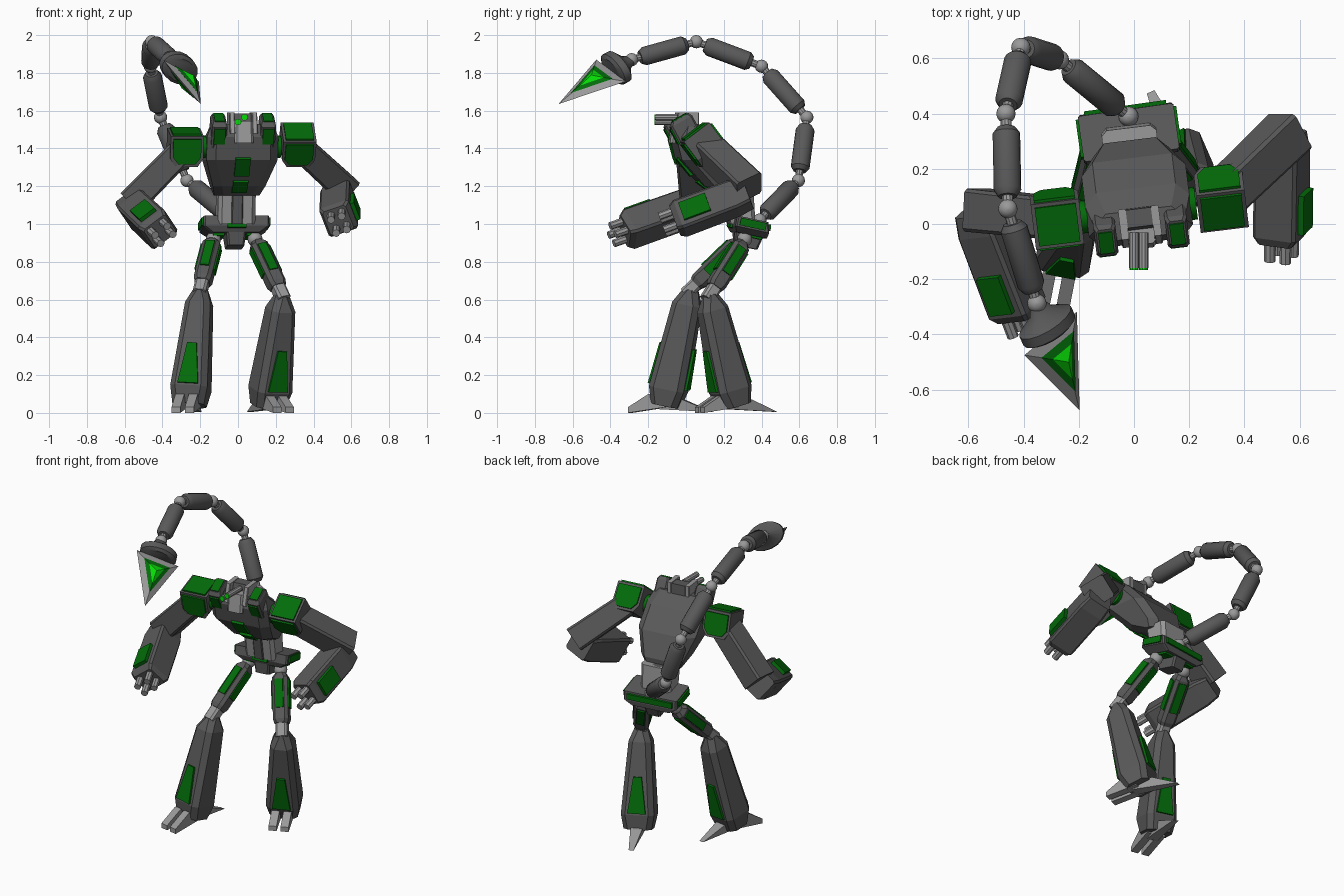
import bpy, bmesh, math
from mathutils import Vector as V, Matrix as Mx

if "Cube" in bpy.data.objects:
    bpy.data.objects.remove(bpy.data.objects["Cube"])


def mat(name, c):
    m = bpy.data.materials.new(name)
    m.diffuse_color = (*c, 1)
    m.use_nodes = True
    m.node_tree.nodes["Principled BSDF"].inputs["Base Color"].default_value = m.diffuse_color
    return m


DARK = mat("dark_grey", (.1, .1, .1))
LIGHT = mat("light_grey", (.32, .32, .32))
GREEN = mat("dark_green", (.001, .15, .003))
GLOW = mat("bright_green", (.002, .7, .002))


def finish(name, bm, m):
    bmesh.ops.recalc_face_normals(bm, faces=bm.faces)
    me = bpy.data.meshes.new(name)
    bm.to_mesh(me)
    bm.free()
    me.materials.append(m)
    ob = bpy.data.objects.new(name, me)
    bpy.context.collection.objects.link(ob)
    return ob


def rings(name, M, loops, m):
    bm = bmesh.new()
    vs = [[bm.verts.new(M @ V(p)) for p in lp] for lp in loops]
    n = len(vs[0])
    for a, b in zip(vs, vs[1:]):
        for i in range(n):
            bm.faces.new((a[i], a[(i + 1) % n], b[(i + 1) % n], b[i]))
    bm.faces.new(vs[0])
    bm.faces.new(vs[-1])
    return finish(name, bm, m)


def loft(name, M, secs, m=DARK, c=.02):
    # sections: (z, half width, front y, back y), with cut corners
    loops = []
    for z, w, f, b in secs:
        loops.append([(w - c, f, z), (w, f + c, z), (w, b - c, z), (w - c, b, z),
                      (c - w, b, z), (-w, b - c, z), (-w, f + c, z), (c - w, f, z)])
    return rings(name, M, loops, m)


def hull(name, M, pts, m=DARK):
    bm = bmesh.new()
    for p in pts:
        bm.verts.new(M @ V(p))
    bmesh.ops.convex_hull(bm, input=bm.verts)
    bmesh.ops.dissolve_limit(bm, angle_limit=.01, verts=bm.verts, edges=bm.edges)
    return finish(name, bm, m)


def plate(name, M, pts, m=GREEN, t=.012):
    pts = [V(p) for p in pts]
    n = (pts[1] - pts[0]).cross(pts[2] - pts[0]).normalized() * t
    return hull(name, M, [p + s * n for p in pts for s in (-1, 1)], m)


def frame(a, b, face=(0, -1, 0)):
    # local z runs a to b, local -y looks along face
    a, b = V(a), V(b)
    z = (b - a).normalized()
    f = V(face)
    y = -(f - z * f.dot(z)).normalized()
    R = Mx((y.cross(z), y, z)).transposed().to_4x4()
    return Mx.Translation(a) @ R, (b - a).length


def turned(name, a, b, prof, m=DARK, n=16, flat=1, face=(0, -1, .1)):
    M, L = frame(a, b, face)
    ang = [2 * math.pi * i / n for i in range(n)]
    ob = rings(name, M, [[(r * math.cos(q), r * flat * math.sin(q), t * L) for q in ang] for t, r in prof], m)
    bpy.context.view_layer.objects.active = ob
    ob.select_set(True)
    bpy.ops.object.shade_smooth_by_angle(angle=math.radians(35))
    ob.select_set(False)
    return ob


def ball(name, p, r, m=LIGHT):
    prof = [(.5 - .5 * math.cos(math.pi * i / 8), max(r * math.sin(math.pi * i / 8), 1e-4)) for i in range(9)]
    turned(name, V(p) - V((0, 0, r)), V(p) + V((0, 0, r)), prof, m)


# torso, leaning forward over the hips
T = Mx.Translation((.01, .1, 0)) @ Mx.Rotation(math.radians(7), 4, 'Z') @ Mx.Translation((0, -.1, 0))
loft("torso", T, [(1.15, .12, .19, .3), (1.2, .14, .09, .305), (1.34, .19, -.04, .24),
                  (1.46, .19, -.07, .13), (1.53, .165, -.05, .05)], c=.045)
for i, (z0, y0, z1, y1) in enumerate([(1.175, .135, 1.23, .06), (1.26, .03, 1.35, -.045)]):
    plate(f"chest_panel_{i}", T, [(-.04, y0, z0), (.04, y0, z0), (.04, y1, z1), (-.04, y1, z1)])
loft("waist", T, [(1.0, .1, .23, .36), (1.17, .1, .2, .35)], LIGHT)
loft("waist_strip", T, [(1.0, .03, .22, .35), (1.17, .03, .19, .34)], DARK, .005)
for s in (-1, 1):
    P = T @ Mx.Translation((s * .13, -.02, 1.488)) @ Mx.Rotation(.5, 4, 'X')
    loft("collar_pod", P, [(-.08, .04, -.06, .07), (.06, .04, -.06, .07), (.08, .032, -.04, .06)], c=.01)
    plate("collar_top_panel", P, [(-.026, -.036, .08), (.026, -.036, .08), (.026, .05, .08), (-.026, .05, .08)], t=.006)
    plate("collar_front_panel", P, [(-.03, -.06, -.04), (.03, -.06, -.04), (.03, -.06, .05), (-.03, -.06, .05)], t=.008)
    turned("shoulder_disc", T @ V((s * .17, .05, 1.41)), T @ V((s * .21, .05, 1.41)), [(0, .06), (1, .06)], GREEN, 12)

# head with twin barrels
loft("head", T, [(1.43, .05, -.09, .04), (1.545, .05, -.075, .05)], LIGHT, .012)
for s in (-1, 1):
    loft("head_cheek", T @ Mx.Translation((s * .06, 0, 0)), [(1.48, .014, -.08, .06), (1.59, .014, -.05, .06)], LIGHT, .004)
loft("head_crest", T, [(1.5, .055, -.03, .06), (1.585, .055, -.01, .055)], DARK, .01)
for x, z in ((-.01, 1.54), (.025, 1.565)):
    turned("barrel", (x + .01, -.03, z), (x + .01, -.16, z), [(0, .018), (1, .018)], LIGHT, 10)
    turned("barrel_eye", (x + .01, -.158, z), (x + .01, -.166, z), [(0, .016), (1, .016)], GLOW, 10)

# pelvis
P = Mx.Translation((-.02, .335, .97)) @ Mx.Rotation(math.radians(8), 4, 'Z') @ Mx.Rotation(math.radians(-12), 4, 'X')
loft("pelvis", P, [(-.03, .13, -.08, .085), (0, .175, -.1, .085), (.055, .175, -.1, .07)], c=.008)
loft("crotch", P, [(-.095, .045, -.06, .06), (0, .055, -.09, .08)], DARK, .01)
for s in (-1, 1):
    plate("hip_panel", P, [(s * .172, -.08, .008), (s * .172, .06, .008), (s * .172, .06, .048), (s * .172, -.08, .048)])
    plate("hip_underside", P, [(s * .06, -.05, -.03), (s * .12, -.05, -.03), (s * .12, .06, -.03), (s * .06, .06, -.03)])
plate("pelvis_front_panel", P, [(-.05, -.1, -.01), (.05, -.1, -.01), (.05, -.1, .03), (-.05, -.1, .03)])
plate("pelvis_rear_panel", P, [(-.15, .081, .01), (.15, .081, .01), (.15, .075, .045), (-.15, .075, .045)])


# legs: hip, knee, ankle, yaw
def leg(side, hip, knee, ankle, yaw):
    face = V((math.sin(yaw), -math.cos(yaw), 0))
    ball(side + "_hip_joint", hip, .04)
    M, L = frame(knee, hip, face)
    loft(side + "_knee", M, [(-.02, .035, -.035, .035), (.16, .035, -.035, .035)], LIGHT, .012)
    loft(side + "_thigh", M, [(.06, .04, -.04, .04), (.085, .047, -.047, .047),
                              (L - .05, .047, -.047, .047), (L - .02, .03, -.03, .03)], DARK, .018)
    for q in range(4):
        plate(side + "_thigh_panel", M @ Mx.Rotation(q * math.pi / 2, 4, 'Z'),
              [(-.024, -.047, .15), (.024, -.047, .15), (.024, -.047, L - .065), (-.024, -.047, L - .065)], t=.008)
    M, L = frame(ankle, knee, face)
    loft(side + "_shin", M, [(-.02, .085, -.075, .07), (.07, .1, -.1, .09), (L - .07, .068, -.07, .08),
                             (L + .01, .038, -.03, .05)], DARK, .03)
    for s in (-1, 1):
        y0, y1 = (-.1, -.086) if s < 0 else (.09, .087)
        plate(side + "_shin_panel", M, [(-.055, y0, .08), (.055, y0, .08), (.025, y1, .3), (-.025, y1, .3)])
    F = Mx.Translation((ankle[0], ankle[1], 0)) @ Mx.Rotation(yaw, 4, 'Z')
    for s in (-1, 1):
        hull(side + "_toe", F @ Mx.Translation((s * .036, 0, 0)),
             [(x, y, z) for x in (-.024, .024) for y, z in ((0, .03), (0, .1), (-.09, .1), (-.2, .03), (-.2, 0), (-.1, .03))], LIGHT)
    hull(side + "_heel", F, [(x, y, z) for x in (-.035, .035) for y, z in ((-.05, .02), (-.05, .08), (.09, .07))]
         + [(-.015, .245, .005), (.015, .245, .005)], LIGHT)


leg("right", (-.13, .3, .92), (-.2, .015, .645), (-.255, -.1, .06), math.radians(-11))
leg("left", (.09, .31, .92), (.235, .12, .615), (.16, .255, .06), math.radians(24))


# arms: shoulder pod, upper arm, forearm, fingers
def arm(side, pod, pitch, elbow, fore, wrist, face):
    S = Mx.Translation(pod) @ Mx.Rotation(math.radians(7), 4, 'Z') @ Mx.Rotation(math.radians(pitch), 4, 'X')
    hull(side + "_shoulder", S, [(x, y, z) for y in (-.085, .085) for x, z in
                                 ((-.088, .083), (.088, .083), (.088, -.04), (.06, -.083), (-.06, -.083), (-.088, -.04))])
    plate(side + "_shoulder_top", S, [(-.075, -.072, .083), (.075, -.072, .083), (.075, .072, .083), (-.075, .072, .083)], t=.01)
    for y in (-.085, .085):
        plate(side + "_shoulder_panel", S, [(-.075, y, .068), (.075, y, .068), (.075, y, -.03), (.045, y, -.068),
                                            (-.045, y, -.068), (-.075, y, -.03)], t=.01)
    M, L = frame(pod, elbow)
    loft(side + "_upper_arm", M, [(.02, .07, -.075, .075), (L, .075, -.078, .078)], DARK, .012)
    M, L = frame(fore, wrist, face)
    loft(side + "_forearm", M, [(-.04, .07, -.07, .08), (.04, .082, -.08, .085), (L - .03, .085, -.08, .085),
                                (L, .072, -.06, .07)], DARK, .012)
    plate(side + "_forearm_panel", M, [(-.05, -.085, L - .2), (.05, -.085, L - .2), (.05, -.085, L - .05), (-.05, -.085, L - .05)],
          t=.016)
    for x in (-.04, .04):
        for y in (-.03, .03):
            turned(side + "_finger", M @ V((x, y, L - .02)), M @ V((x, y, L + .07)), [(0, .021), (1, .021)], LIGHT, 8)


arm("right", (-.28, .02, 1.405), 15, (-.565, .05, 1.115), (-.55, .02, 1.09), (-.415, -.33, .965), (-.5, -.2, .7))
arm("left", (.315, .095, 1.42), 37, (.565, .335, 1.19), (.54, .29, 1.15), (.535, -.06, 1.02), (.9, 0, .35))

# segmented tail arching overhead
path = [(-.02, .39, 1.02), (-.27, .595, 1.23), (-.41, .64, 1.565), (-.464, .4, 1.835), (-.457, .055, 1.965), (-.352, -.288, 1.87)]
for i, (a, b) in enumerate(zip(path, path[1:])):
    ball(f"tail_joint_{i}", b, .035)
    turned(f"tail_rod_{i}", a, b, [(0, .02), (1, .02)], LIGHT, 10)
    turned(f"tail_segment_{i}", a, b, [(.15, .034), (.21, .05), (.8, .05), (.87, .034)])
ball("tail_root", path[0], .036)

# stinger: flared hood and a flat triangular blade
tip, A, B = V((-.197, -.675, 1.635)), V((-.207, -.318, 1.755)), V((-.397, -.475, 1.87))
n = (B - A).cross(tip - A).normalized()
base = (A + B) / 2
turned("stinger_hood", path[-1], base, [(0, .03), (.3, .05), (.6, .115), (.9, .115), (1, .09)], DARK, 16, .7, n)
mid = (A + B + tip) / 3
hull("stinger_blade", Mx(), [A, B, tip, mid + n * .04, mid - n * .04], LIGHT)
for s in (-1, 1):
    for k, h, m in ((.62, .004, GREEN), (.36, .008, GLOW)):
        pts = [mid + (p - mid) * k + n * s * (.04 * (1 - k) + .004) for p in (A, B, tip)]
        hull("stinger_panel", Mx(), pts + [mid + n * s * (.04 + h), mid], m)
